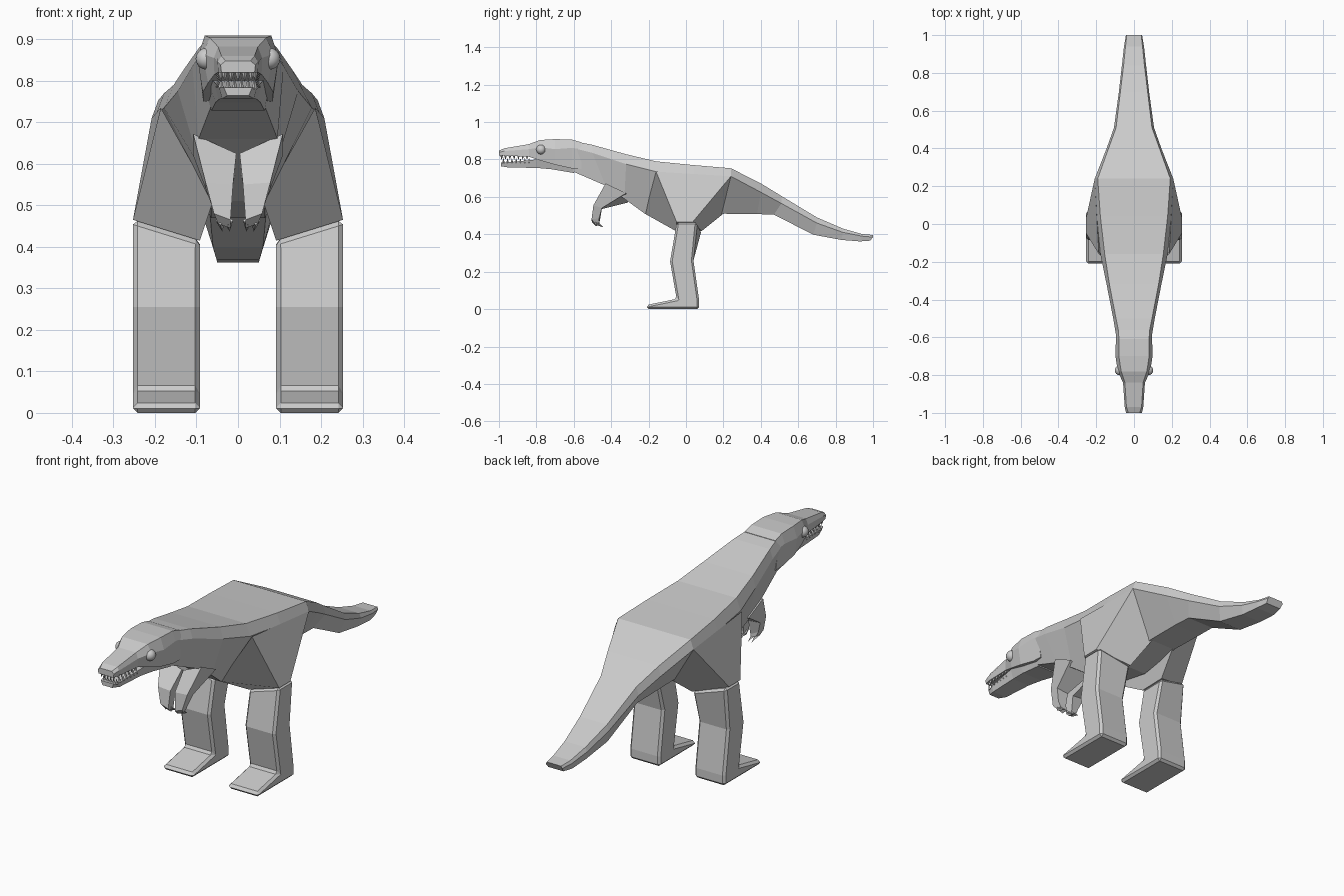
import bpy, bmesh, math
from mathutils import Vector


def loft(name, rings, bevel=0.0):
    """Skin a list of equal-length point rings and cap both ends."""
    bm = bmesh.new()
    vr = [[bm.verts.new(p) for p in r] for r in rings]
    n = len(rings[0])
    for a, b in zip(vr, vr[1:]):
        for i in range(n):
            j = (i + 1) % n
            bm.faces.new((a[i], a[j], b[j], b[i]))
    bm.faces.new(vr[0])
    bm.faces.new(vr[-1])
    bmesh.ops.recalc_face_normals(bm, faces=bm.faces[:])
    me = bpy.data.meshes.new(name)
    bm.to_mesh(me)
    bm.free()
    ob = bpy.data.objects.new(name, me)
    bpy.context.collection.objects.link(ob)
    if bevel:
        m = ob.modifiers.new("bevel", 'BEVEL')
        m.width = bevel
        m.segments = 1
        m.limit_method = 'ANGLE'
        m.angle_limit = math.radians(50)
    return ob


def symmetric(half):
    """Close a right-hand half section across x = 0."""
    return half + [(-x, y, z) for x, y, z in reversed(half)]


def spike(name, base, tip, r, sides=4):
    base, tip = Vector(base), Vector(tip)
    d = tip - base
    bpy.ops.mesh.primitive_cone_add(vertices=sides, radius1=r, radius2=0,
                                    depth=d.length, location=(base + tip) / 2,
                                    rotation=d.to_track_quat('Z', 'Y').to_euler())
    bpy.context.object.name = name


# Neck, trunk and tail: y, top x, top z, edge x, edge z, bottom y, x, z
body = [
    (-.60, .075, .898, .093, .86, -.61, .065, .738),
    (-.50, .095, .878, .110, .835, -.43, .095, .66),
    (-.32, .130, .828, .145, .775, -.33, .090, .59),
    (-.16, .155, .790, .178, .735, -.22, .065, .51),
    (.04, .178, .770, .197, .72, .00, .065, .47),
    (.24, .192, .753, .208, .71, .20, .070, .51),
    (.40, .135, .672, .145, .625, .38, .072, .508),
    (.51, .095, .605, .106, .565, .47, .070, .505),
    (.70, .072, .490, .080, .46, .68, .060, .398),
    (.84, .055, .430, .064, .41, .83, .052, .370),
    (.94, .045, .402, .053, .39, .93, .050, .362),
    (1.0, .038, .396, .043, .385, .985, .040, .366),
]
loft("body", [symmetric([(a, y, b), (c, y, d), (f, e, g)])
              for y, a, b, c, d, e, f, g in body])

# Skull and upper jaw: y, then x, z for top, side and bottom
skull = [
    (-1.0, .030, .848, .042, .838, .040, .820),
    (-.97, .040, .860, .049, .845, .048, .820),
    (-.84, .048, .882, .058, .855, .057, .815),
    (-.78, .068, .904, .086, .865, .072, .795),
    (-.70, .080, .909, .098, .855, .085, .772),
    (-.61, .080, .906, .096, .862, .084, .752),
    (-.56, .082, .892, .096, .855, .084, .750),
]
loft("skull", [symmetric([(a, y, b), (c, y, d), (e, y, f)])
               for y, a, b, c, d, e, f in skull])

# Lower jaw
jaw = [
    (-.99, .034, .784, .026, .764),
    (-.95, .046, .785, .038, .757),
    (-.80, .060, .800, .046, .755),
    (-.72, .078, .810, .054, .748),
    (-.60, .085, .800, .064, .728),
]
loft("lower_jaw", [symmetric([(a, y, b), (c, y, d)]) for y, a, b, c, d in jaw])

# Teeth around the front and sides of both jaws
for i in range(5):
    x = -.032 + .016 * i
    spike("upper_tooth", (x, -.985, .825), (x, -.987, .796), .008)
    spike("lower_tooth", (x + .008, -.975, .780), (x + .008, -.977, .810), .007)
for s in (-1, 1):
    for i in range(6):
        y = -.965 + .023 * i
        x = s * (.041 + .0015 * i)
        spike("upper_tooth", (x, y, .824), (x, y, .798), .008)
        spike("lower_tooth", (x, y + .011, .782), (x, y + .011, .808), .007)

for s in (-1, 1):
    # Eyes
    bpy.ops.mesh.primitive_uv_sphere_add(segments=16, ring_count=10, radius=.026,
                                         location=(s * .076, -.775, .853))
    bpy.context.object.name = "eye"
    bpy.ops.object.shade_smooth()

    # Thigh, from the flank down to the knee
    hip = [(.186, -.16, .735), (.208, .24, .71), (.06, .20, .51), (.06, -.22, .51)]
    knee = [(.253, -.05, .465), (.253, .035, .465), (.092, .085, .418), (.092, -.05, .415)]
    loft("thigh", [[(s * x, y, z) for x, y, z in r] for r in (hip, knee)])

    # Shin and foot profile, outer and inner sides
    shin = [(-.085, .255), (-.05, .055), (-.21, .022), (-.21, 0),
            (.07, 0), (.07, .05), (.04, .26)]
    outer = [(-.05, .465)] + shin + [(.06, .465)]
    inner = [(-.05, .415)] + shin + [(.085, .418)]
    loft("leg", [[(s * .253, y, z) for y, z in outer],
                 [(s * .092, y, z) for y, z in inner]], .011)

    # Small arm
    arm = [
        [(.108, -.43, .672), (.108, -.32, .62), (.008, -.31, .57), (.004, -.42, .625)],
        [(.078, -.495, .555), (.078, -.45, .54), (.015, -.45, .535), (.012, -.495, .55)],
        [(.058, -.505, .48), (.058, -.465, .485), (.018, -.462, .465), (.018, -.503, .465)],
        [(.048, -.485, .455), (.048, -.463, .463), (.018, -.462, .447), (.018, -.483, .445)],
    ]
    loft("arm", [[(s * x, y, z) for x, y, z in r] for r in arm])

    # Claws
    for x in (.024, .042):
        spike("claw", (s * x, -.485, .463), (s * (x - .004), -.44, .437), .012)
